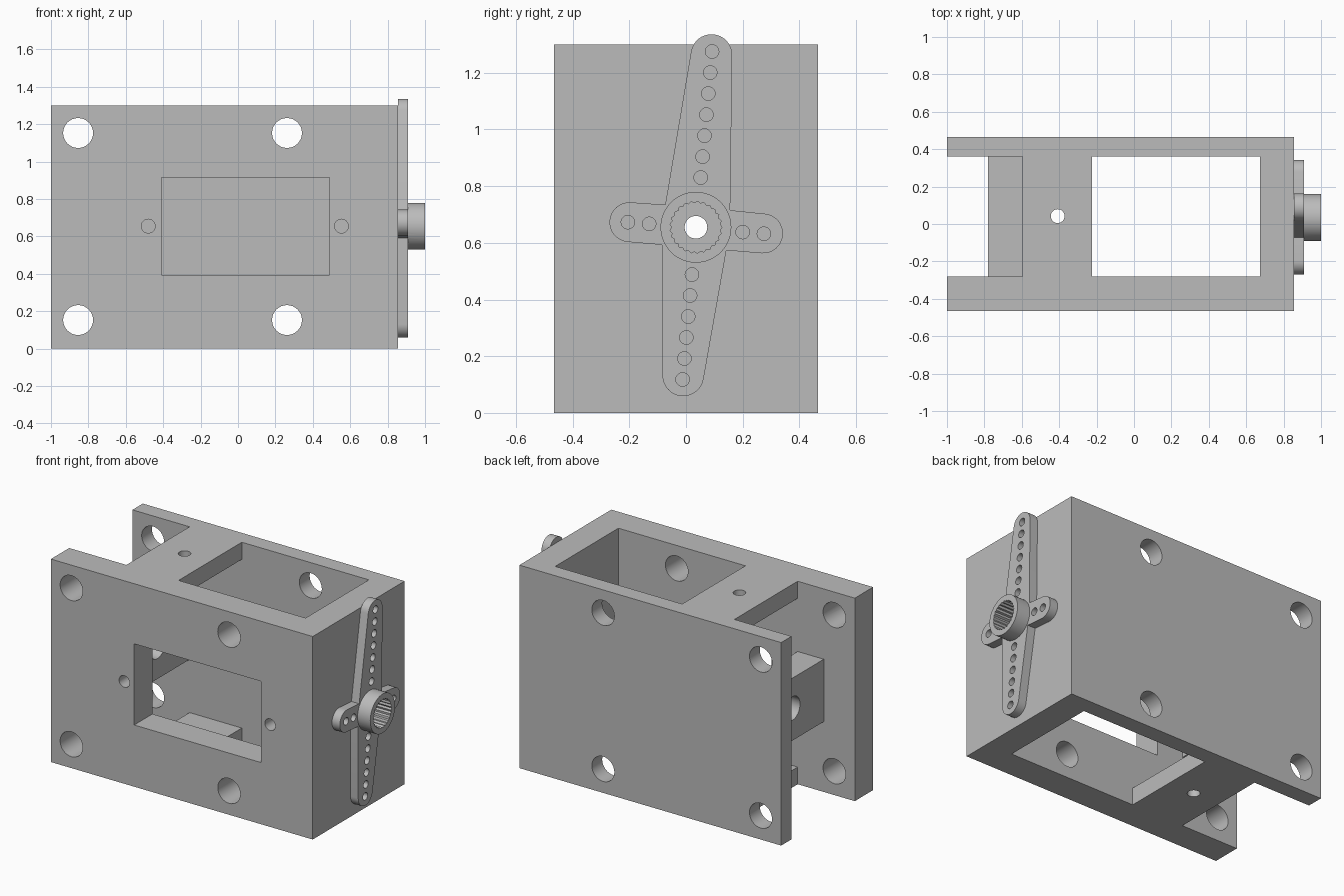
import bpy, bmesh, math
from mathutils import Vector

cube = bpy.data.objects.get("Cube")
if cube:
    bpy.data.objects.remove(cube, do_unlink=True)

grey = bpy.data.materials.new("plain grey")
grey.use_nodes = True
grey.diffuse_color = (0.5, 0.5, 0.5, 1)
grey.node_tree.nodes["Principled BSDF"].inputs["Base Color"].default_value = (0.5, 0.5, 0.5, 1)


def prism(name, outline, axis, lo, hi):
    """Extrude a 2D outline along an axis; 2D coordinates are the other two axes in order."""
    def place(p, h):
        a, b = p
        return {"x": (h, a, b), "y": (a, h, b), "z": (a, b, h)}[axis]
    bm = bmesh.new()
    face = bm.faces.new([bm.verts.new(place(p, lo)) for p in outline])
    step = Vector(place((0, 0), hi - lo))
    out = bmesh.ops.extrude_face_region(bm, geom=[face])
    bmesh.ops.translate(bm, vec=step, verts=[v for v in out["geom"] if isinstance(v, bmesh.types.BMVert)])
    bmesh.ops.recalc_face_normals(bm, faces=bm.faces)
    mesh = bpy.data.meshes.new(name)
    bm.to_mesh(mesh)
    bm.free()
    mesh.materials.append(grey)
    obj = bpy.data.objects.new(name, mesh)
    bpy.context.collection.objects.link(obj)
    return obj


def box(name, x0, x1, y0, y1, z0, z1):
    return prism(name, [(x0, y0), (x1, y0), (x1, y1), (x0, y1)], "z", z0, z1)


def circle(c, r, n=32):
    return [(c[0] + r * math.cos(2 * math.pi * i / n), c[1] + r * math.sin(2 * math.pi * i / n)) for i in range(n)]


def arm_outline(c0, r0, c1, r1, n=16):
    """Tapered arm with round ends around two circles."""
    dx, dy = c1[0] - c0[0], c1[1] - c0[1]
    a, b = math.atan2(dy, dx), math.acos((r0 - r1) / math.hypot(dx, dy))
    arc = lambda c, r, s, e: [(c[0] + r * math.cos(s + (e - s) * i / n),
                               c[1] + r * math.sin(s + (e - s) * i / n)) for i in range(n + 1)]
    return arc(c1, r1, a - b, a + b) + arc(c0, r0, a + b, a + 2 * math.pi - b)


def combine(target, other, operation="DIFFERENCE"):
    other.hide_render = True
    mod = target.modifiers.new("cut", "BOOLEAN")
    mod.operation, mod.solver, mod.object = operation, "EXACT", other
    bpy.context.view_layer.objects.active = target
    bpy.ops.object.modifier_apply(modifier=mod.name)
    bpy.data.objects.remove(other, do_unlink=True)


def drill(target, c, r, axis, lo, hi, n=32):
    combine(target, prism("drill", circle(c, r, n), axis, lo, hi))


def finish(obj):
    bpy.ops.object.select_all(action="DESELECT")
    obj.select_set(True)
    bpy.context.view_layer.objects.active = obj
    bpy.ops.object.shade_smooth_by_angle(angle=math.radians(30))


FRONT, BACK, INNER_F, INNER_B = -0.465, 0.465, -0.28, 0.36
WALL, TOP, MID = 0.855, 1.3, 0.655
AXLE = (0.035, MID)

# Housing: side plates, end wall and top and bottom bridges
housing = box("housing", -1, WALL, FRONT, BACK, 0, TOP)
combine(housing, box("end_slot", -1.1, -0.595, INNER_F, INNER_B, -0.1, 1.4))
combine(housing, box("pocket", -0.225, 0.675, INNER_F, INNER_B, -0.1, 1.4))
combine(housing, box("bridge_gap", -0.7, 0, INNER_F, INNER_B, 0.11, TOP - 0.11))
combine(housing, box("front_window", -0.41, 0.49, -0.6, -0.2, 0.395, 0.915))

# Mounting holes, screw holes and bridge hole
for x in (-0.855, 0.262):
    for z in (0.153, 1.153):
        drill(housing, (x, z), 0.08, "y", -0.6, 0.6)
for x in (-0.48, 0.553):
    drill(housing, (x, MID), 0.037, "y", -0.6, 0)
drill(housing, (-0.408, 0.042), 0.037, "z", -0.1, 1.4)
drill(housing, AXLE, 0.075, "x", 0.6, 0.9)
finish(housing)

# Bearing block between the plates
block = box("bearing_block", -0.78, -0.595, INNER_F, INNER_B, 0.45, 0.85)
drill(block, AXLE, 0.075, "x", -0.9, -0.5)
finish(block)

# Four-armed horn: tip centre, tip radius, root radius, first and last hole, hole count
arms = [((0.09, 1.263), 0.073, 0.12, (0.092, 1.275), (0.052, 0.83), 7),
        ((-0.01, 0.132), 0.073, 0.12, (-0.012, 0.118), (0.021, 0.488), 6),
        ((-0.2, 0.673), 0.07, 0.072, (-0.205, 0.673), (-0.13, 0.667), 2),
        ((0.272, 0.633), 0.07, 0.072, (0.275, 0.632), (0.2, 0.638), 2)]
horn = prism("horn", circle(AXLE, 0.125, 48), "x", WALL, 1)
for tip, r, root, first, last, count in arms:
    combine(horn, prism("arm", arm_outline(AXLE, root, tip, r), "x", WALL, 0.91), "UNION")
for tip, r, root, first, last, count in arms:
    for i in range(count):
        p = Vector(first).lerp(Vector(last), i / (count - 1))
        drill(horn, p, 0.024, "x", 0.8, 0.95, 20)

# Toothed bore and screw hole in the hub
teeth = 25
bore = []
for i in range(teeth * 2):
    r, a = (0.092, 0.085)[i % 2], math.pi * i / teeth
    bore.append((AXLE[0] + r * math.cos(a), AXLE[1] + r * math.sin(a)))
combine(horn, prism("bore", bore, "x", 0.885, 1.1))
drill(horn, AXLE, 0.04, "x", 0.8, 1.1)
finish(horn)
